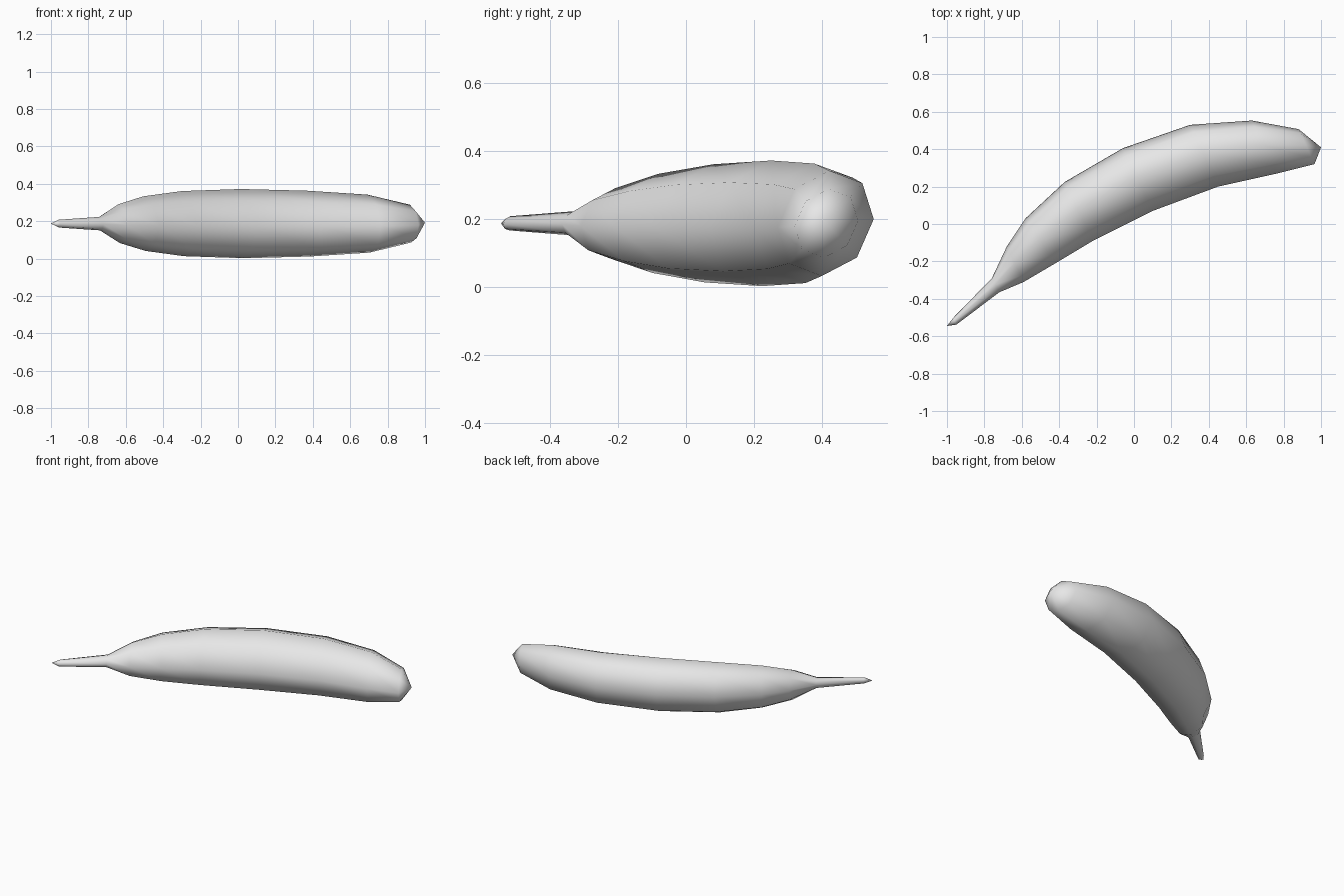
import bpy, bmesh, math
from mathutils import Vector

cube = bpy.data.objects.get("Cube")
if cube:
    bpy.data.objects.remove(cube, do_unlink=True)

SIDES = 8
MID_Z = 0.187
SKEW = 0.08

# Cross-sections from stem to blossom end: outer x, y, inner x, y, half height
SECTIONS = [
    (-0.965, -0.50, -0.95, -0.538, 0.021),
    (-0.76, -0.29, -0.72, -0.365, 0.036),
    (-0.68, -0.12, -0.59, -0.31, 0.104),
    (-0.58, 0.03, -0.42, -0.21, 0.146),
    (-0.37, 0.225, -0.22, -0.09, 0.174),
    (-0.06, 0.405, 0.10, 0.07, 0.185),
    (0.30, 0.53, 0.45, 0.20, 0.176),
    (0.63, 0.553, 0.765, 0.27, 0.155),
    (0.88, 0.507, 0.965, 0.32, 0.101),
]
STEM_TIP = (-1.0, -0.545, MID_Z)
BLOSSOM_TIP = (1.0, 0.41, MID_Z + 0.005)

# Plain skin
skin = bpy.data.materials.new("light_grey")
skin.use_nodes = True
grey = (0.8, 0.8, 0.8, 1.0)
skin.diffuse_color = grey
skin.node_tree.nodes["Principled BSDF"].inputs["Base Color"].default_value = grey


def add_ring(bm, ox, oy, ix, iy, half_height):
    """Slightly skewed eight-sided ring spanning the outer and inner curve."""
    outer, inner = Vector((ox, oy, MID_Z)), Vector((ix, iy, MID_Z))
    centre, across = (outer + inner) / 2, (outer - inner) / 2
    up = Vector((0, 0, half_height))
    ring = []
    for i in range(SIDES):
        a = 2 * math.pi * i / SIDES
        c, s = math.cos(a), math.sin(a)
        ring.append(bm.verts.new(centre + across * (c + SKEW * s) + up * (s + SKEW * c)))
    return ring


def cap(bm, ring, tip):
    """Close a ring with a low cone."""
    point = bm.verts.new(tip)
    for i in range(SIDES):
        bm.faces.new((ring[i], ring[(i + 1) % SIDES], point))


# Curved fruit body with its stem
bm = bmesh.new()
rings = [add_ring(bm, *section) for section in SECTIONS]
for a, b in zip(rings, rings[1:]):
    for i in range(SIDES):
        j = (i + 1) % SIDES
        bm.faces.new((a[i], a[j], b[j], b[i]))
cap(bm, rings[0], STEM_TIP)
cap(bm, rings[-1], BLOSSOM_TIP)
bmesh.ops.recalc_face_normals(bm, faces=bm.faces)
for face in bm.faces:
    face.smooth = True

mesh = bpy.data.meshes.new("banana")
bm.to_mesh(mesh)
bm.free()
mesh.materials.append(skin)
banana = bpy.data.objects.new("banana", mesh)
bpy.context.collection.objects.link(banana)
